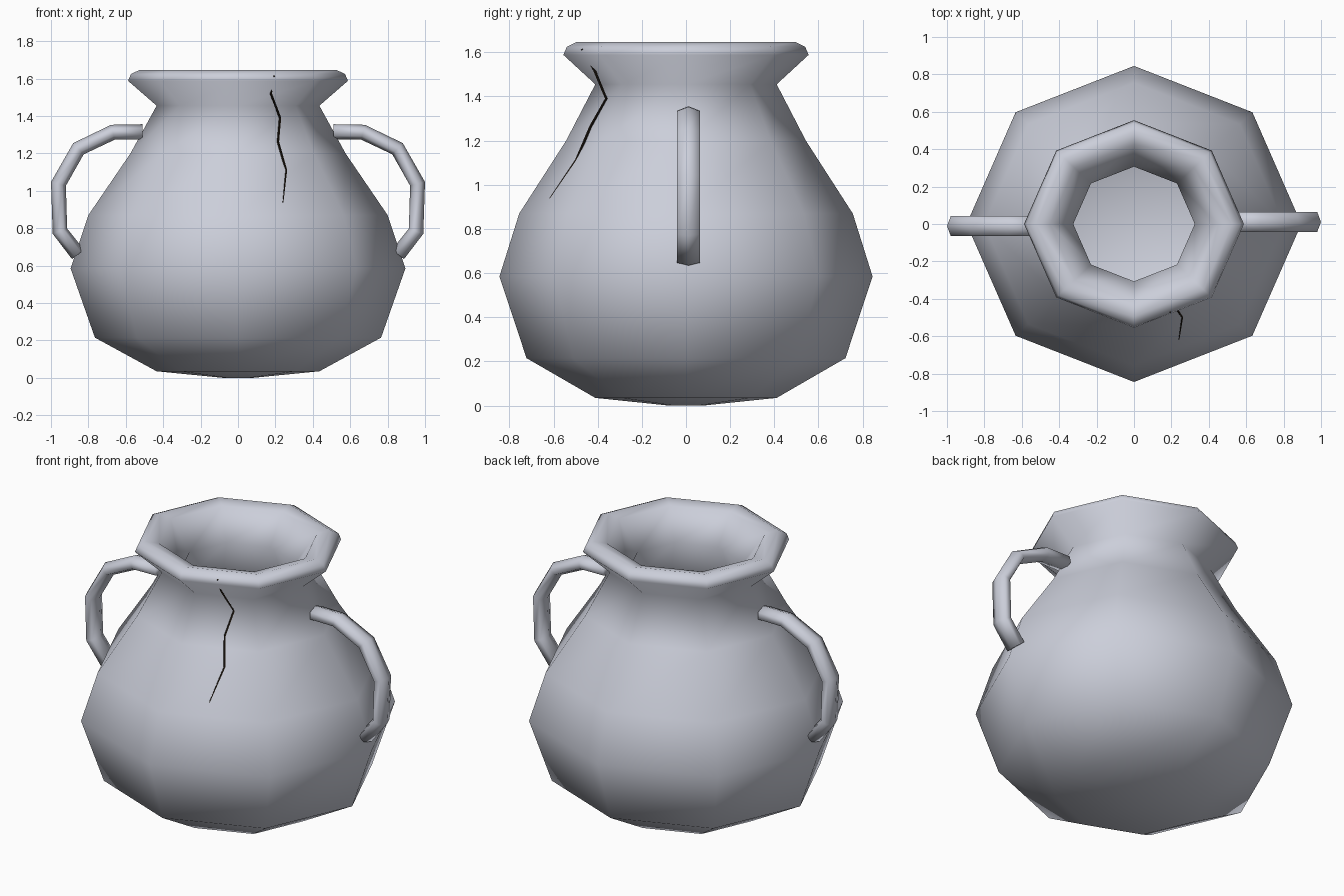
import bpy, bmesh, math
from mathutils import Vector

cube = bpy.data.objects.get("Cube")
if cube:
    bpy.data.objects.remove(cube, do_unlink=True)


def material(name, rgb):
    m = bpy.data.materials.new(name)
    m.use_nodes = True
    m.diffuse_color = (*rgb, 1)
    bsdf = next(n for n in m.node_tree.nodes if n.type == 'BSDF_PRINCIPLED')
    bsdf.inputs["Base Color"].default_value = (*rgb, 1)
    return m


def finish(bm, name, mat, smooth=True):
    bmesh.ops.recalc_face_normals(bm, faces=bm.faces)
    for f in bm.faces:
        f.smooth = smooth
    mesh = bpy.data.meshes.new(name)
    bm.to_mesh(mesh)
    bm.free()
    mesh.materials.append(mat)
    obj = bpy.data.objects.new(name, mesh)
    bpy.context.collection.objects.link(obj)
    return obj


def skin(bm, rings):
    """Bridge successive vertex rings and cap both ends."""
    rings = [[bm.verts.new(p) for p in ring] for ring in rings]
    for a, b in zip(rings, rings[1:]):
        for i in range(len(a)):
            j = (i + 1) % len(a)
            bm.faces.new((a[i], a[j], b[j], b[i]))
    bm.faces.new(rings[0])
    bm.faces.new(rings[-1])


def tube(bm, path, half_out, half_side, sides=6):
    """Sweep a squashed polygon along a path, with mitred corners."""
    path = [Vector(p) for p in path]
    rings = []
    for i, p in enumerate(path):
        before = (p - path[i - 1]).normalized() if i else None
        after = (path[i + 1] - p).normalized() if i < len(path) - 1 else None
        along = ((before or after) + (after or before)).normalized()
        side = Vector((0, 1, 0))
        side = (side - along * side.dot(along)).normalized()
        out = side.cross(along)
        turns = [math.tau * k / sides for k in range(sides)]
        rings.append([p + out * half_out * math.cos(t) + side * half_side * math.sin(t)
                      for t in turns])
    skin(bm, rings)


clay = material("grey clay", (0.60, 0.62, 0.70))
dark = material("dark crack", (0.015, 0.01, 0.006))

# Pot: eight-sided lathe, outside from the base up, then down the inside
profile = [(0.08, 0), (0.435, 0.035), (0.765, 0.215), (0.895, 0.585),
           (0.80, 0.87), (0.575, 1.2), (0.435, 1.455), (0.588, 1.588),
           (0.572, 1.625), (0.524, 1.647), (0.45, 1.63), (0.325, 1.46),
           (0.46, 1.17), (0.69, 0.83), (0.78, 0.585), (0.67, 0.28),
           (0.40, 0.135), (0.07, 0.1)]
depth = 0.944
bm = bmesh.new()
skin(bm, [[(r * math.cos(k * math.tau / 8), depth * r * math.sin(k * math.tau / 8), z)
           for k in range(8)] for r, z in profile])
finish(bm, "pot_body", clay)

# Handles: a bent six-sided tube on each side
arc = [(0.51, 1.315), (0.669, 1.313), (0.853, 1.225), (0.96, 1.037),
       (0.952, 0.784), (0.855, 0.66)]
for name, s in (("left_handle", 1), ("right_handle", -1)):
    bm = bmesh.new()
    tube(bm, [(s * x, s * 0.011, z) for x, z in arc], 0.041, 0.061)
    finish(bm, name, clay)

# Crack: a thin jagged line down the front
crack = [(0.193, -0.47, 1.615), (0.176, -0.415, 1.52), (0.225, -0.361, 1.39),
         (0.214, -0.433, 1.262), (0.257, -0.497, 1.111), (0.24, -0.614, 0.936)]
bm = bmesh.new()
tube(bm, crack, 0.006, 0.006, 4)
finish(bm, "front_crack", dark, False)
